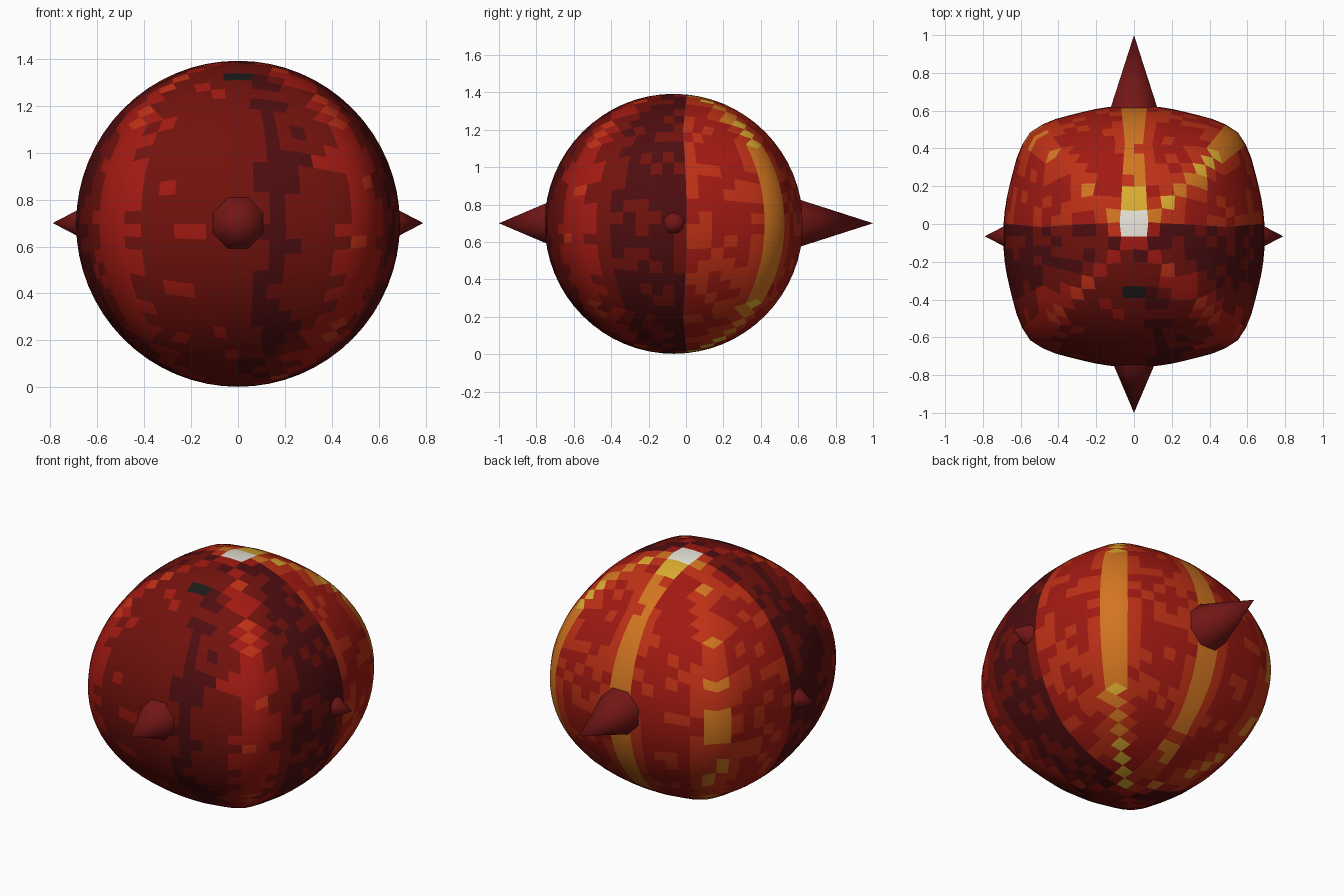
import bpy, bmesh, math, random
from mathutils import Vector

if "Cube" in bpy.data.objects:
    bpy.data.objects.remove(bpy.data.objects["Cube"])

random.seed(4)
R, CY, CZ = 0.695, -0.065, 0.697
N = 16

def material(name, rgb):
    m = bpy.data.materials.new(name)
    m.diffuse_color = (*rgb, 1)
    m.use_nodes = True
    m.node_tree.nodes["Principled BSDF"].inputs["Base Color"].default_value = m.diffuse_color
    return m

# colours from cold to hot
palette = [material(n, c) for n, c in (
    ("char", (0.012, 0.01, 0.01)), ("maroon", (0.075, 0.004, 0.005)),
    ("dark_red", (0.17, 0.006, 0.004)), ("red", (0.36, 0.010, 0.006)),
    ("ember", (0.52, 0.03, 0.008)), ("orange", (0.65, 0.18, 0.015)),
    ("yellow", (0.72, 0.42, 0.03)), ("white_hot", (0.8, 0.77, 0.7)))]
spike_mat = material("spike_red", (0.17, 0.008, 0.008))

# rounded-square plan outline: half of one quadrant, angle -> radius
OUTLINE = [(0.69, 0), (0.685, 0.13), (0.662, 0.25), (0.638, 0.35),
           (0.603, 0.465), (0.55, 0.55)]
POLAR = [(math.atan2(y, x), math.hypot(x, y)) for x, y in OUTLINE]

def plan_radius(x, y):
    a = math.atan2(min(abs(x), abs(y)), max(abs(x), abs(y)))
    for (a0, r0), (a1, r1) in zip(POLAR, POLAR[1:]):
        if a <= a1 + 1e-5:
            return r0 + (r1 - r0) * (a - a0) / (a1 - a0)
    return POLAR[-1][1]

def heat(d):
    """Patchy glow: hot at the top, back middle and back corners, cold in front."""
    a = math.degrees(math.atan2(d.y, d.x))
    h = 2.1 + random.uniform(-0.5, 0.5)
    if d.y > 0.05:
        h = 3.3 + random.uniform(-0.5, 0.5)
        for centre, amount in ((45, 2.2), (90, 2.3), (135, 1.5)):
            h += amount * max(0, 1 - abs(a - centre) / 11)
    elif abs(a + 90) > 60:
        h = 1.3 + random.uniform(-0.5, 0.5)
    else:
        for centre, amount in ((-45, 1.2), (-135, 1.2), (-75, -1.0)):
            h += amount * max(0, 1 - abs(a - centre) / 13)
    if d.z > 0.93 and d.y > 0 and abs(d.x) < 0.12:
        h = 7 if d.y < 0.22 else 6
    elif d.z > 0.8 and -0.5 < d.y < -0.38 and abs(d.x) < 0.1:
        h = 0
    return max(0, min(7, round(h)))

# body: subdivided cube rounded to a ball, with plan squared off
bm = bmesh.new()
bmesh.ops.create_cube(bm, size=2)
bmesh.ops.subdivide_edges(bm, edges=bm.edges[:], cuts=N - 1, use_grid_fill=True)
for v in bm.verts:
    d = Vector([math.tan(c * math.pi / 4) for c in v.co]).normalized()
    s = plan_radius(d.x, d.y) if abs(d.x) + abs(d.y) > 1e-6 else 0
    v.co = (d.x * s, d.y * s + CY, d.z * R + CZ)
for f in bm.faces:
    c = (f.calc_center_median() - Vector((0, CY, CZ))) / R
    f.material_index = heat(c)
    f.smooth = True
me = bpy.data.meshes.new("body")
bm.to_mesh(me)
bm.free()
body = bpy.data.objects.new("body", me)
bpy.context.collection.objects.link(body)
for m in palette:
    me.materials.append(m)

def spike(name, direction, base, tip, radius):
    """Eight-sided cone from base to tip, flat edge upwards."""
    d = Vector(direction)
    b, t = d * base, d * tip
    if d.x:
        b.y = t.y = CY
    b.z = t.z = 0.7
    bm = bmesh.new()
    ring = []
    side = Vector((0, 0, 1)).cross(d)
    for i in range(8):
        a = math.pi / 8 + i * math.pi / 4
        ring.append(bm.verts.new(b + radius * (side * math.cos(a) + Vector((0, 0, math.sin(a))))))
    apex = bm.verts.new(t)
    for i in range(8):
        bm.faces.new((ring[i], ring[(i + 1) % 8], apex))
    bm.faces.new(ring[::-1])
    bmesh.ops.recalc_face_normals(bm, faces=bm.faces[:])
    me = bpy.data.meshes.new(name)
    bm.to_mesh(me)
    bm.free()
    me.materials.append(spike_mat)
    ob = bpy.data.objects.new(name, me)
    bpy.context.collection.objects.link(ob)
    bpy.context.view_layer.objects.active = ob
    bpy.ops.object.select_all(action='DESELECT')
    ob.select_set(True)
    bpy.ops.object.shade_smooth_by_angle(angle=math.radians(50))

# spikes: front, back and a small one on each side
spike("front_spike", (0, -1, 0), 0.735, 1.0, 0.122)
spike("back_spike", (0, 1, 0), 0.60, 1.0, 0.139)
for side, label in ((1, "right"), (-1, "left")):
    spike(label + "_spike", (side, 0, 0), 0.68, 0.79, 0.062)
